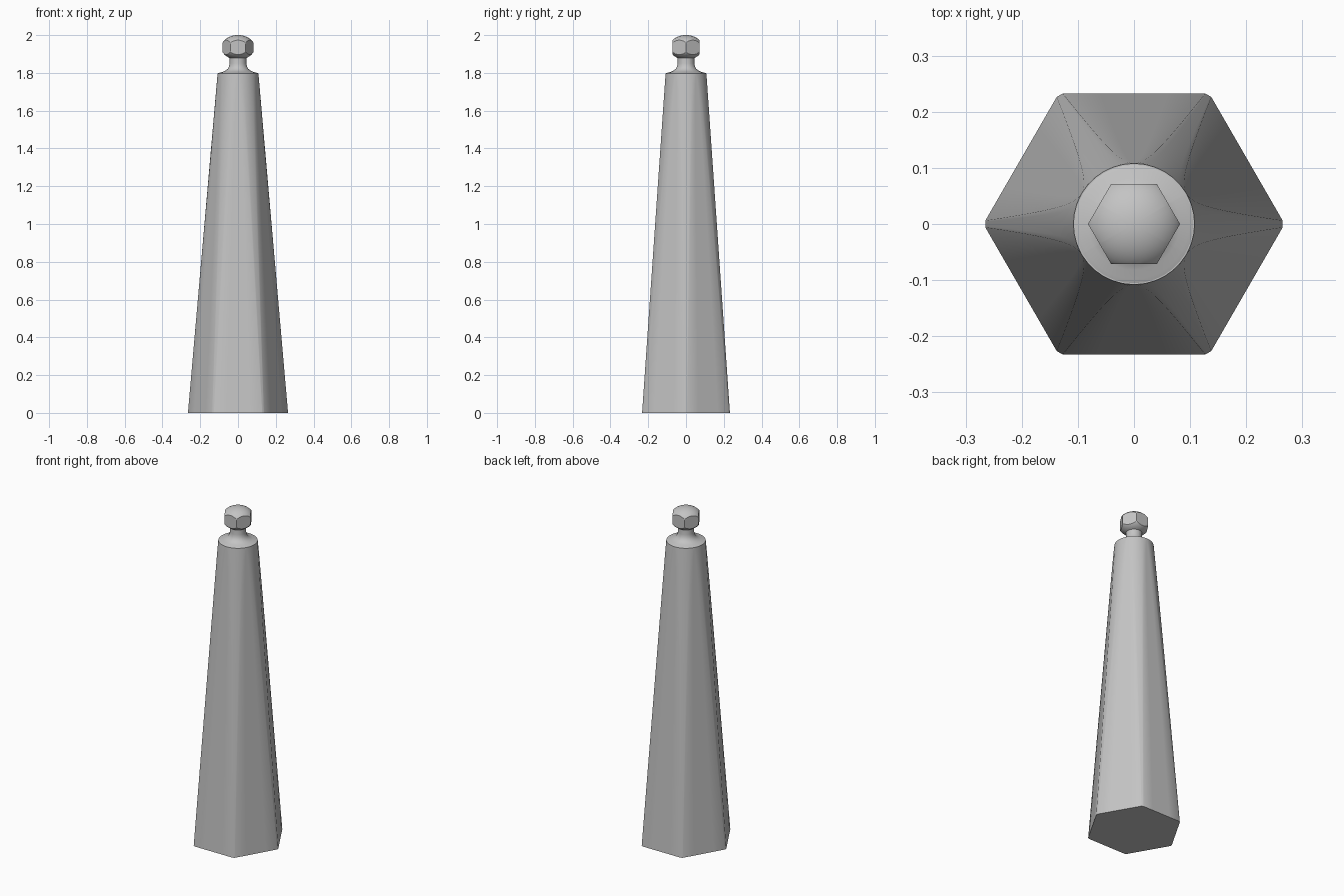
import bpy
import bmesh
from math import acos, cos, sin, pi, radians, sqrt

cube = bpy.data.objects.get("Cube")
if cube:
    bpy.data.objects.remove(cube, do_unlink=True)

grey = bpy.data.materials.new("plain grey")
grey.use_nodes = True
grey.diffuse_color = (0.55, 0.55, 0.55, 1)
shader = next(n for n in grey.node_tree.nodes if n.type == 'BSDF_PRINCIPLED')
shader.inputs["Base Color"].default_value = grey.diffuse_color


def ring_points(radius, apothem, z, flat_steps=4, arc_steps=6):
    """Circle trimmed by a hexagon, with vertices on the ends of each flat."""
    phi = acos(min(1, apothem / radius))
    phi = min(max(phi, radians(0.5)), radians(29.5))
    points = []
    for side in range(6):
        middle = radians(30 + 60 * side)
        offsets = [-phi + 2 * phi * i / flat_steps for i in range(flat_steps)]
        arc = radians(60) - 2 * phi
        offsets += [phi + arc * i / arc_steps for i in range(arc_steps)]
        for off in offsets:
            from_flat = off if off < radians(30) else off - radians(60)
            r = min(radius, apothem / cos(from_flat))
            points.append((r * cos(middle + off), r * sin(middle + off), z))
    return points


def loft(name, levels):
    """Skin a stack of (radius, apothem, z) sections and cap both ends."""
    bm = bmesh.new()
    rings = [[bm.verts.new(p) for p in ring_points(*lv)] for lv in levels]
    for low, high in zip(rings, rings[1:]):
        for i in range(len(low)):
            j = (i + 1) % len(low)
            bm.faces.new((low[i], low[j], high[j], high[i]))
    bm.faces.new(rings[0][::-1])
    bm.faces.new(rings[-1])
    mesh = bpy.data.meshes.new(name)
    bm.to_mesh(mesh)
    bm.free()
    mesh.materials.append(grey)
    obj = bpy.data.objects.new(name, mesh)
    bpy.context.collection.objects.link(obj)
    bpy.ops.object.select_all(action='DESELECT')
    obj.select_set(True)
    bpy.context.view_layer.objects.active = obj
    bpy.ops.object.shade_smooth_by_angle(angle=radians(30))
    return obj


# Tapered body: a cone trimmed by a six-sided pyramid
body_height = 1.798
body = []
for i in range(25):
    t = (1 - i / 24) ** 2
    body.append((0.108 + 0.157 * t, 0.108 + 0.1245 * t, body_height * (1 - t)))
loft("tapered_body", body)

# Neck with a flared foot
neck = [(0.108, 1.797), (0.098, 1.801), (0.082, 1.805), (0.066, 1.812),
        (0.054, 1.822), (0.047, 1.835), (0.044, 1.85), (0.044, 1.885)]
loft("neck", [(r, 1, z) for r, z in neck])

# Rounded finial with six flat sides
ball = []
for i in range(41):
    lat = (-0.5 + i / 40) * pi * 0.995
    ball.append((0.088 * cos(lat), 0.071, 1.935 + 0.065 * sin(lat)))
loft("finial_ball", ball)
